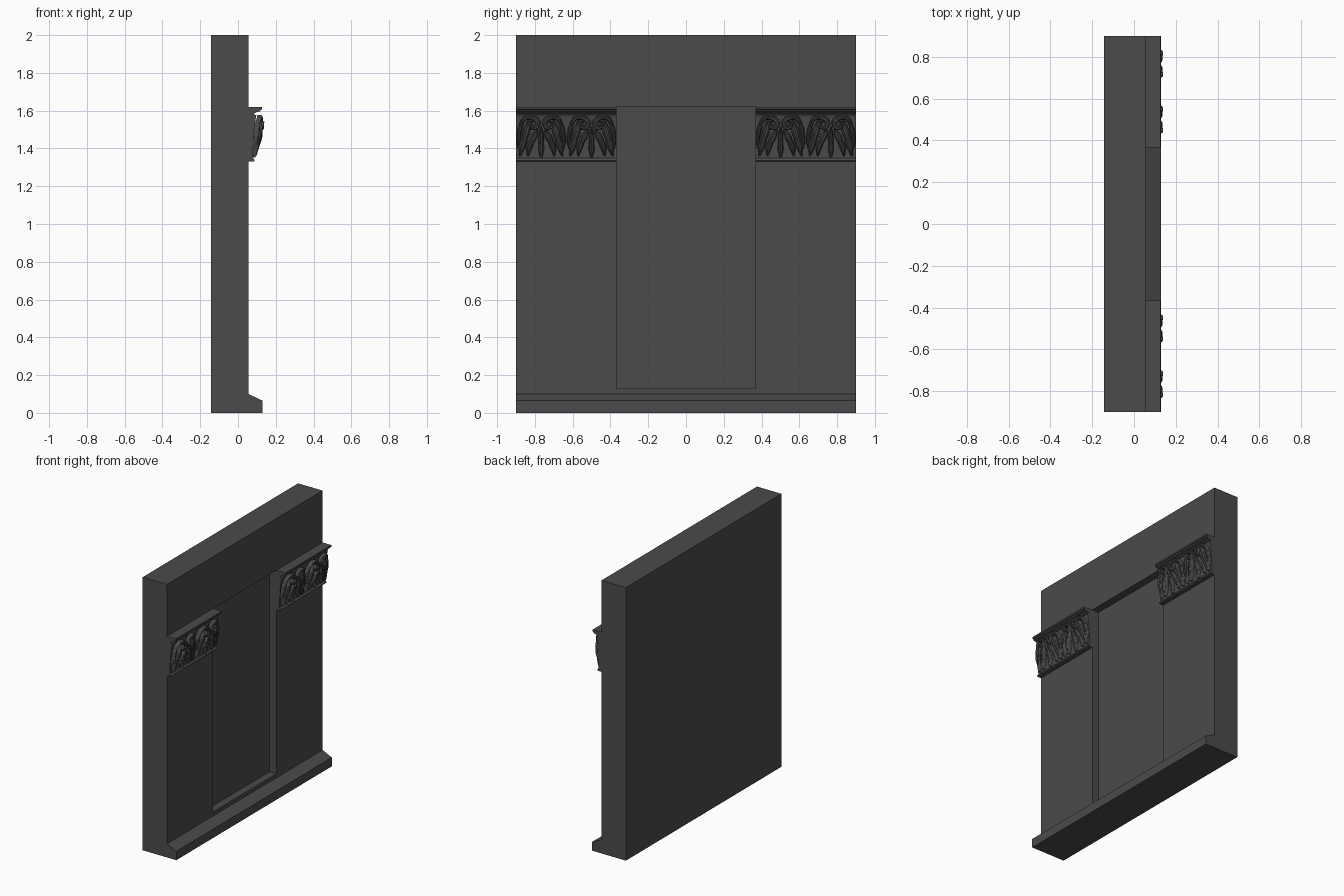
import bpy, bmesh, math
from mathutils import Vector

if "Cube" in bpy.data.objects:
    bpy.data.objects.remove(bpy.data.objects["Cube"])

stone = bpy.data.materials.new("dark_stone")
stone.diffuse_color = (0.07, 0.07, 0.07, 1)
stone.use_nodes = True
stone.node_tree.nodes["Principled BSDF"].inputs["Base Color"].default_value = stone.diffuse_color


def make_object(name, bm, smooth=False):
    bmesh.ops.recalc_face_normals(bm, faces=bm.faces)
    me = bpy.data.meshes.new(name)
    bm.to_mesh(me)
    bm.free()
    me.materials.append(stone)
    ob = bpy.data.objects.new(name, me)
    bpy.context.collection.objects.link(ob)
    if smooth:
        bpy.ops.object.select_all(action='DESELECT')
        ob.select_set(True)
        bpy.context.view_layer.objects.active = ob
        bpy.ops.object.shade_smooth_by_angle(angle=math.radians(40))
    return ob


def extrude_profile(bm, profile, y0, y1):
    """Closed (x, z) profile swept along y."""
    a = [bm.verts.new((x, y0, z)) for x, z in profile]
    b = [bm.verts.new((x, y1, z)) for x, z in profile]
    n = len(profile)
    caps = [bm.faces.new(a), bm.faces.new(b[::-1])]
    for i in range(n):
        bm.faces.new((a[i], a[(i + 1) % n], b[(i + 1) % n], b[i]))
    bm.normal_update()
    bmesh.ops.triangulate(bm, faces=caps, ngon_method='EAR_CLIP')


def spline(points, steps=7):
    """Catmull-Rom interpolation through the points."""
    p = [Vector(q) for q in points]
    p = [2 * p[0] - p[1]] + p + [2 * p[-1] - p[-2]]
    out = []
    for i in range(1, len(p) - 2):
        for k in range(steps):
            t = k / steps
            a, b, c, d = p[i - 1:i + 3]
            out.append(0.5 * (2 * b + (c - a) * t + (2 * a - 5 * b + 4 * c - d) * t * t
                              + (3 * b - 3 * c + d - a) * t ** 3))
    return out + [p[-2]]


def leaf(bm, points, width, height, centre, sign, lobes=0):
    """Raised ridge along (y, z, x) points, with a tapering, lobed outline."""
    path = spline(points)
    n = len(path)
    rows = []
    for i, p in enumerate(path):
        t = i / (n - 1)
        d = path[min(i + 1, n - 1)] - path[max(i - 1, 0)]
        side = Vector((-d.y, d.x)).normalized()
        w = width * (0.25 + 0.75 * math.sin(math.pi * min(1, t * 0.9 + 0.08)))
        if lobes:
            w *= 0.8 + 0.25 * abs(math.sin(math.pi * lobes * t))
        row = []
        for u, h in ((-1, -2.2), (-.9, 0.3), (-.5, 1), (0, 0.6), (.5, 1), (.9, 0.3), (1, -2.2)):
            y = max(-0.131, min(0.131, p.x + side.x * u * w))
            row.append(bm.verts.new((p.z + h * height, centre + sign * y, p.y + side.y * u * w)))
        rows.append(row)
    for r, s in zip(rows, rows[1:]):
        for k in range(6):
            bm.faces.new((r[k], r[k + 1], s[k + 1], s[k]))
        bm.faces.new((r[6], r[0], s[0], s[6]))
    bm.faces.new(rows[0])
    bm.faces.new(rows[-1])


# Wall with sloped plinth along its foot
bm = bmesh.new()
extrude_profile(bm, [(-.143, 0), (.13, 0), (.13, .065), (.055, .1), (.055, 2), (-.143, 2)], -.9, .9)
wall = make_object("wall", bm)

# Shallow rectangular recess
bm = bmesh.new()
extrude_profile(bm, [(0, .13), (.2, .13), (.2, 1.62), (0, 1.62)], -.367, .367)
cutter = make_object("recess_cutter", bm)
cutter.hide_render = True
mod = wall.modifiers.new("recess", 'BOOLEAN')
mod.operation = 'DIFFERENCE'
mod.object = cutter
mod.solver = 'EXACT'
bpy.context.view_layer.objects.active = wall
bpy.ops.object.modifier_apply(modifier=mod.name)
bpy.data.objects.remove(cutter)

# Moulded capital core: bottom fillet, bell and abacus
core = [(.05, 1.33), (.083, 1.33), (.089, 1.337), (.083, 1.345), (.077, 1.349), (.08, 1.42),
        (.086, 1.5), (.094, 1.56), (.098, 1.576), (.086, 1.58), (.086, 1.586), (.1, 1.592),
        (.117, 1.597), (.121, 1.605), (.127, 1.608), (.127, 1.62), (.05, 1.62)]

# Foliage of half a capital block, as (y, z, x) paths
scroll = [(.118, 1.44, .09), (.108, 1.52, .106), (.085, 1.56, .119), (.045, 1.562, .122),
          (.018, 1.54, .126), (.03, 1.51, .128), (.055, 1.517, .129), (.054, 1.538, .13),
          (.04, 1.537, .132)]
outer = [(.066, 1.545, .114), (.078, 1.49, .119), (.098, 1.42, .102), (.112, 1.36, .086)]
inner = [(.02, 1.5, .116), (.04, 1.46, .118), (.062, 1.41, .102), (.07, 1.36, .088)]
corner = [(.1, 1.54, .108), (.113, 1.5, .108), (.12, 1.45, .1), (.12, 1.4, .086)]

for side, label in ((-1, "left"), (1, "right")):
    for k in range(2):
        centre = side * (.5003 + .2665 * k)
        bm = bmesh.new()
        extrude_profile(bm, core, centre - .1332, centre + .1332)
        make_object(f"capital_core_{label}_{k}", bm)
        bm = bmesh.new()
        for s in (-1, 1):
            leaf(bm, scroll, .014, .008, centre, s)
            leaf(bm, outer, .02, .01, centre, s, 2)
            leaf(bm, inner, .018, .01, centre, s, 2)
            leaf(bm, corner, .013, .007, centre, s, 2)
        # Central upright leaf
        leaf(bm, [(0, 1.352, .083), (0, 1.4, .092), (0, 1.46, .108), (0, 1.515, .117)],
             .016, .009, centre, 1, 2)
        make_object(f"capital_leaves_{label}_{k}", bm, smooth=True)
